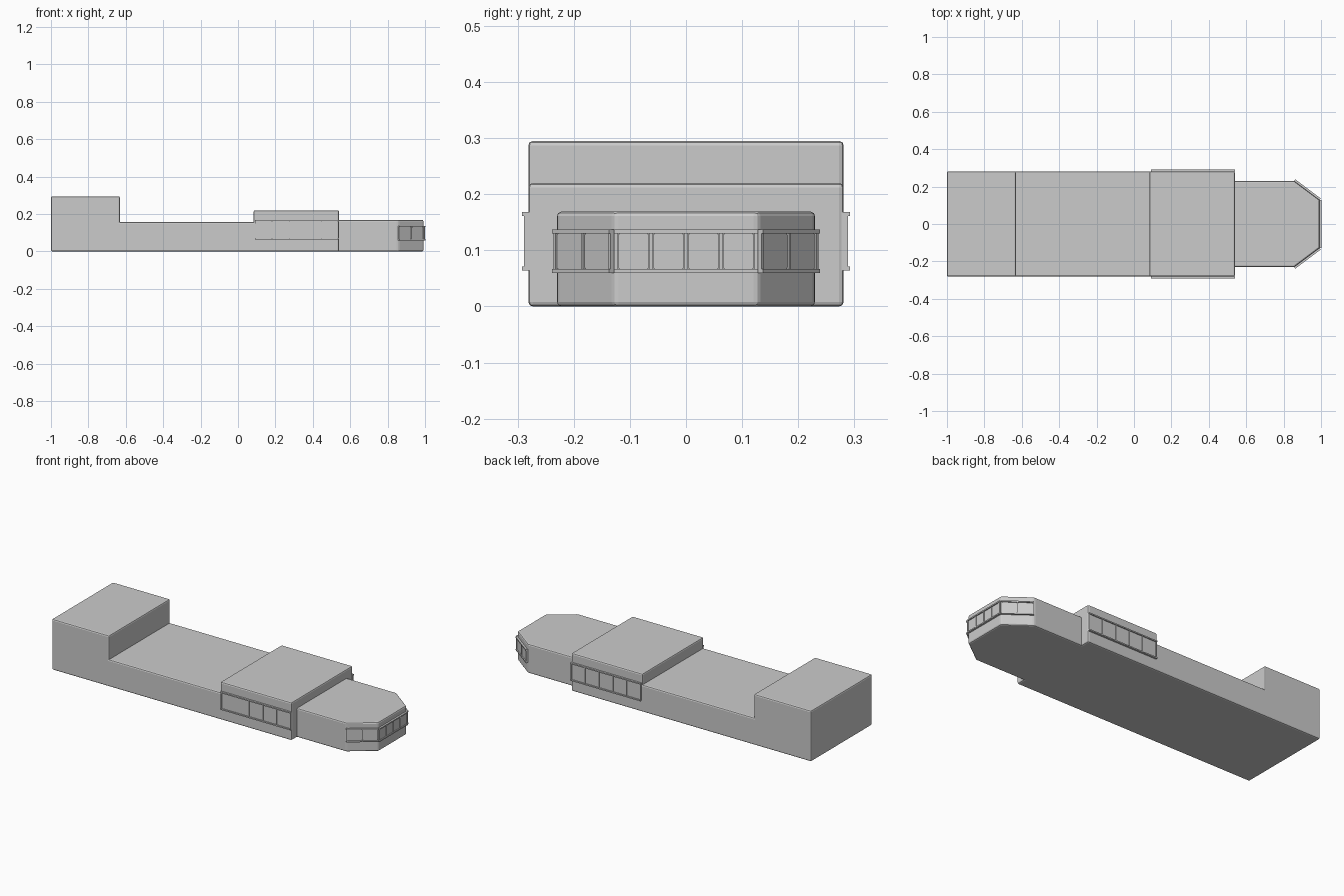
import bpy, bmesh, math
from mathutils import Matrix, Vector

if "Cube" in bpy.data.objects:
    bpy.data.objects.remove(bpy.data.objects["Cube"])


def finish(name, bm):
    bmesh.ops.recalc_face_normals(bm, faces=bm.faces)
    me = bpy.data.meshes.new(name)
    bm.to_mesh(me)
    bm.free()
    ob = bpy.data.objects.new(name, me)
    bpy.context.collection.objects.link(ob)
    return ob


def prism(name, pts, offset, bevel):
    # extrude a closed outline, then bevel its convex edges only
    bm = bmesh.new()
    face = bm.faces.new([bm.verts.new(p) for p in pts])
    ext = bmesh.ops.extrude_face_region(bm, geom=[face])
    vs = [g for g in ext["geom"] if isinstance(g, bmesh.types.BMVert)]
    bmesh.ops.translate(bm, verts=vs, vec=offset)
    bmesh.ops.recalc_face_normals(bm, faces=bm.faces)
    edges = [e for e in bm.edges if e.calc_face_angle_signed() > 0.3]
    bmesh.ops.bevel(bm, geom=edges, offset=bevel, segments=2, profile=0.5,
                    affect='EDGES', clamp_overlap=True)
    return finish(name, bm)


def window_band(name, p0, p1, z0, z1, count, bar=0.007, post=0.006):
    # rails, posts and panes along a wall running from p0 to p1
    a, b = Vector(p0), Vector(p1)
    length = (b - a).length
    ang = math.atan2(b.y - a.y, b.x - a.x)
    frame = Matrix.Translation((a.x, a.y, 0)) @ Matrix.Rotation(ang, 4, 'Z')
    bm = bmesh.new()

    def box(u0, u1, lo, hi, proud, bevel=0):
        m = (frame @ Matrix.Translation(((u0 + u1) / 2, 0.004 - proud / 2 - 0.004, (lo + hi) / 2))
             @ Matrix.Diagonal((u1 - u0, proud + 0.008, hi - lo, 1)))
        vs = bmesh.ops.create_cube(bm, size=1, matrix=m)["verts"]
        if bevel:
            es = [e for e in {e for v in vs for e in v.link_edges}
                  if abs((e.verts[0].co - e.verts[1].co).length - proud - 0.008) < 1e-5]
            bmesh.ops.bevel(bm, geom=es, offset=bevel, segments=2, profile=0.5, affect='EDGES')

    box(0, length, z0, z0 + bar, 0.007)
    box(0, length, z1 - bar, z1, 0.007)
    step = (length - post) / count
    for i in range(count + 1):
        box(i * step, i * step + post, z0, z1, 0.004)
    for i in range(count):
        box(i * step + post + 0.001, (i + 1) * step - 0.001,
            z0 + bar, z1 - bar, 0.001, 0.003)
    return finish(name, bm)


# main hull with raised stern block, low deck and cabin
profile = [(-1, 0), (-1, .295), (-.632, .295), (-.632, .157),
           (.083, .157), (.083, .22), (.54, .22), (.54, 0)]
prism("hull", [(x, -.281, z) for x, z in profile], (0, .562, 0), .008)

# narrower nose with chamfered corners
half = [(.985 + .007, .128), (.856, .23), (.52, .23)]
outline = [(x, -y, 0) for x, y in reversed(half)] + [(x, y, 0) for x, y in half]
prism("nose", outline, (0, 0, .169), .008)

# side windows of the cabin
window_band("cabin_windows_right", (.09, -.281), (.54, -.281), .064, .168, 5)
window_band("cabin_windows_left", (.54, .281), (.09, .281), .064, .168, 5)

# wrap-around nose windows
window_band("nose_windows_right", (.856, -.23), (.992, -.128), .06, .137, 2)
window_band("nose_windows_front", (.992, -.128), (.992, .128), .06, .137, 4)
window_band("nose_windows_left", (.992, .128), (.856, .23), .06, .137, 2)
